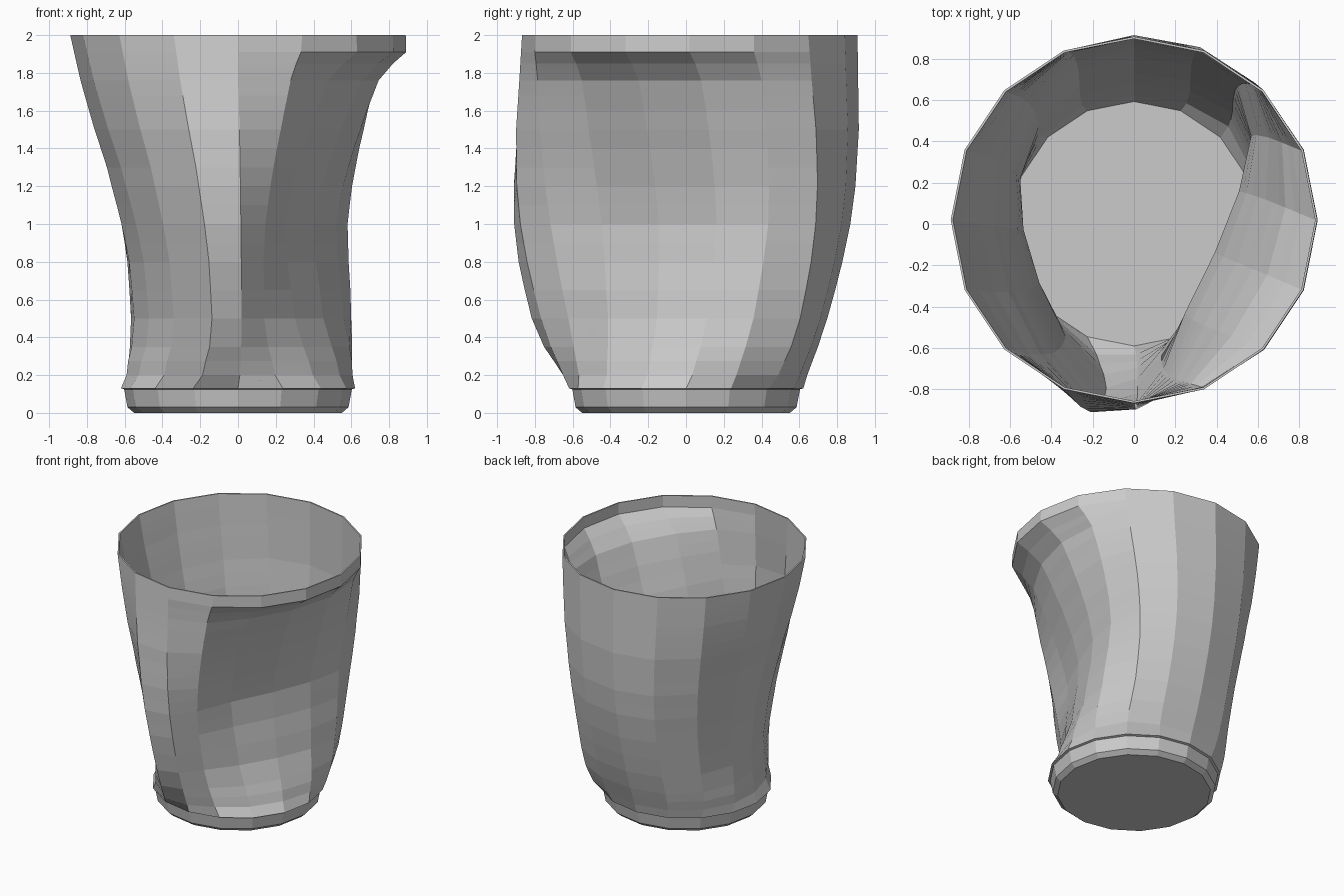
import bpy
import bmesh
from math import sin, cos, pi

cube = bpy.data.objects.get("Cube")
if cube:
    bpy.data.objects.remove(cube, do_unlink=True)

SIDES = 16

# Plain grey clay
clay = bpy.data.materials.new("grey_clay")
clay.use_nodes = True
GREY = (0.6, 0.595, 0.6, 1)
clay.diffuse_color = GREY
clay.node_tree.nodes["Principled BSDF"].inputs["Base Color"].default_value = GREY

# Pinched teardrop outline, counterclockwise from the front ridge
PINCH = [(.02, -.885), (.12, -.71), (.25, -.45), (.4, -.15), (.52, .15), (.58, .42),
         (.49, .69), (.28, .81), (0, .85), (-.27, .78), (-.47, .55), (-.56, .25),
         (-.54, -.04), (-.46, -.34), (-.33, -.65), (-.13, -.948)]

# Height curves: round radius, general pinch, and the deeper dent on the left
RADIUS = [(0, .55), (.03, .585), (.125, .603), (.13, .62), (.2, .64), (.35, .695),
          (.5, .743), (.75, .81), (1, .86), (1.2, .885), (1.5, .9), (2, .888)]
SQUEEZE = [(.13, 0), (.2, .5), (.35, .85), (.5, .95), (.8, .87), (1, .76),
           (1.3, .56), (1.76, .17), (2, 0)]
DENT = [(.13, 0), (.2, .28), (.35, .6), (.5, .82), (.8, .97), (1, 1), (1.2, .9),
        (1.4, .75), (1.6, .57), (1.76, .4), (1.85, .19), (1.91, 0)]
FOOT = [0, .03, .125]
BODY = [.13, .2, .275, .35, .5, .65, .8, .9, 1, 1.1, 1.2, 1.3, 1.4, 1.5, 1.6,
        1.68, 1.76, 1.81, 1.85, 1.91, 2]


def curve(points, z):
    """Piecewise linear value at height z."""
    if z <= points[0][0]:
        return points[0][1]
    for (a, u), (b, v) in zip(points, points[1:]):
        if z <= b:
            return u + (v - u) * (z - a) / (b - a)
    return points[-1][1]


def ring(bm, z, scale=1, lift=0):
    """Blend a round section with the pinched outline."""
    r = curve(RADIUS, z)
    squeeze, dent = curve(SQUEEZE, z), curve(DENT, z)
    verts = []
    for k, (px, py) in enumerate(PINCH):
        a = 2 * pi * k / SIDES
        w = squeeze
        if k == 1:
            w = (squeeze + dent) / 2
        elif 2 <= k <= 5:
            w = dent
        x = r * sin(a) * (1 - w) + px * w
        y = -r * cos(a) * (1 - w) + py * r / .85 * w + .01 * z
        verts.append(bm.verts.new((x * scale, y * scale, z + lift)))
    return verts


# Outside from foot to rim, then the inside down to the floor
bm = bmesh.new()
rings = [ring(bm, z) for z in FOOT + BODY]
rings += [ring(bm, z, .968 + .01 * z) for z in BODY[:0:-1]]
rings.append(ring(bm, BODY[0], .955, .01))
bm.faces.new(rings[0][::-1])
bm.faces.new(rings[-1])
for low, high in zip(rings, rings[1:]):
    for k in range(SIDES):
        n = (k + 1) % SIDES
        bm.faces.new((low[k], low[n], high[n], high[k]))
bmesh.ops.recalc_face_normals(bm, faces=bm.faces)
mesh = bpy.data.meshes.new("cup")
bm.to_mesh(mesh)
bm.free()
mesh.materials.append(clay)
cup = bpy.data.objects.new("cup", mesh)
bpy.context.collection.objects.link(cup)
